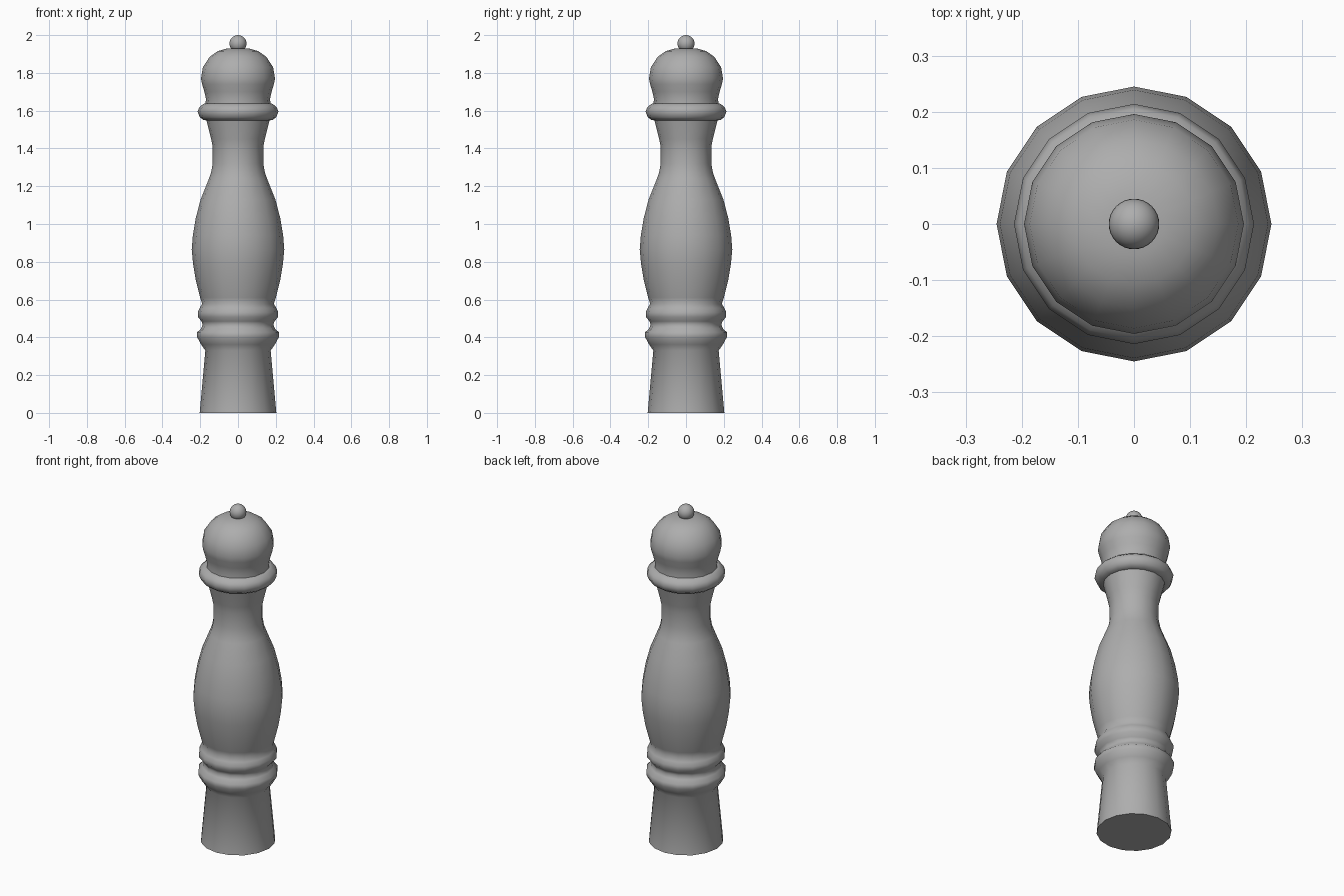
import bpy, bmesh, math

if "Cube" in bpy.data.objects:
    bpy.data.objects.remove(bpy.data.objects["Cube"])

SIDES = 16

# Dark grey finish shared by all parts
grey = bpy.data.materials.new("dark_grey")
grey.diffuse_color = (0.42, 0.42, 0.42, 1)
grey.use_nodes = True
grey.node_tree.nodes["Principled BSDF"].inputs["Base Color"].default_value = grey.diffuse_color


def lathe(name, profile, angle=45):
    """Revolve (radius, height) points round z, with capped ends."""
    bm = bmesh.new()
    rings = []
    for r, z in profile:
        rings.append([bm.verts.new((r * math.cos(math.tau * i / SIDES),
                                    r * math.sin(math.tau * i / SIDES), z))
                      for i in range(SIDES)])
    for a, b in zip(rings, rings[1:]):
        for i in range(SIDES):
            j = (i + 1) % SIDES
            bm.faces.new((a[i], a[j], b[j], b[i]))
    bm.faces.new(rings[0][::-1])
    bm.faces.new(rings[-1])
    mesh = bpy.data.meshes.new(name)
    bm.to_mesh(mesh)
    bm.free()
    obj = bpy.data.objects.new(name, mesh)
    bpy.context.collection.objects.link(obj)
    finish(obj, angle)
    return obj


def finish(obj, angle):
    """Smooth shading with sharp edges kept, plus the material."""
    obj.data.materials.append(grey)
    bpy.ops.object.select_all(action='DESELECT')
    obj.select_set(True)
    bpy.context.view_layer.objects.active = obj
    bpy.ops.object.shade_smooth_by_angle(angle=math.radians(angle))


# Turned body: flared foot, two beads, belly and slim neck
lathe("body", [
    (0.203, 0), (0.173, 0.33), (0.195, 0.362), (0.216, 0.40), (0.216, 0.427),
    (0.195, 0.447), (0.187, 0.468), (0.193, 0.485), (0.213, 0.508),
    (0.213, 0.533), (0.203, 0.555), (0.190, 0.577), (0.200, 0.61),
    (0.223, 0.70), (0.238, 0.79), (0.245, 0.865), (0.239, 0.94),
    (0.224, 1.03), (0.198, 1.13), (0.154, 1.24), (0.143, 1.27),
    (0.134, 1.32), (0.134, 1.41), (0.142, 1.45), (0.167, 1.55)], 70)

# Rounded collar between neck and head
lathe("collar", [
    (0.165, 1.548), (0.185, 1.552), (0.202, 1.565), (0.214, 1.595),
    (0.205, 1.618), (0.188, 1.632), (0.178, 1.638)])

# Domed head
lathe("head", [
    (0.172, 1.63), (0.170, 1.665), (0.178, 1.70), (0.190, 1.74),
    (0.196, 1.77), (0.186, 1.83), (0.150, 1.885), (0.108, 1.915),
    (0.055, 1.930)])

# Ball knob on top
bpy.ops.mesh.primitive_uv_sphere_add(segments=32, ring_count=16, radius=0.045,
                                     location=(0, 0, 1.955))
knob = bpy.context.object
knob.name = "knob"
finish(knob, 45)
